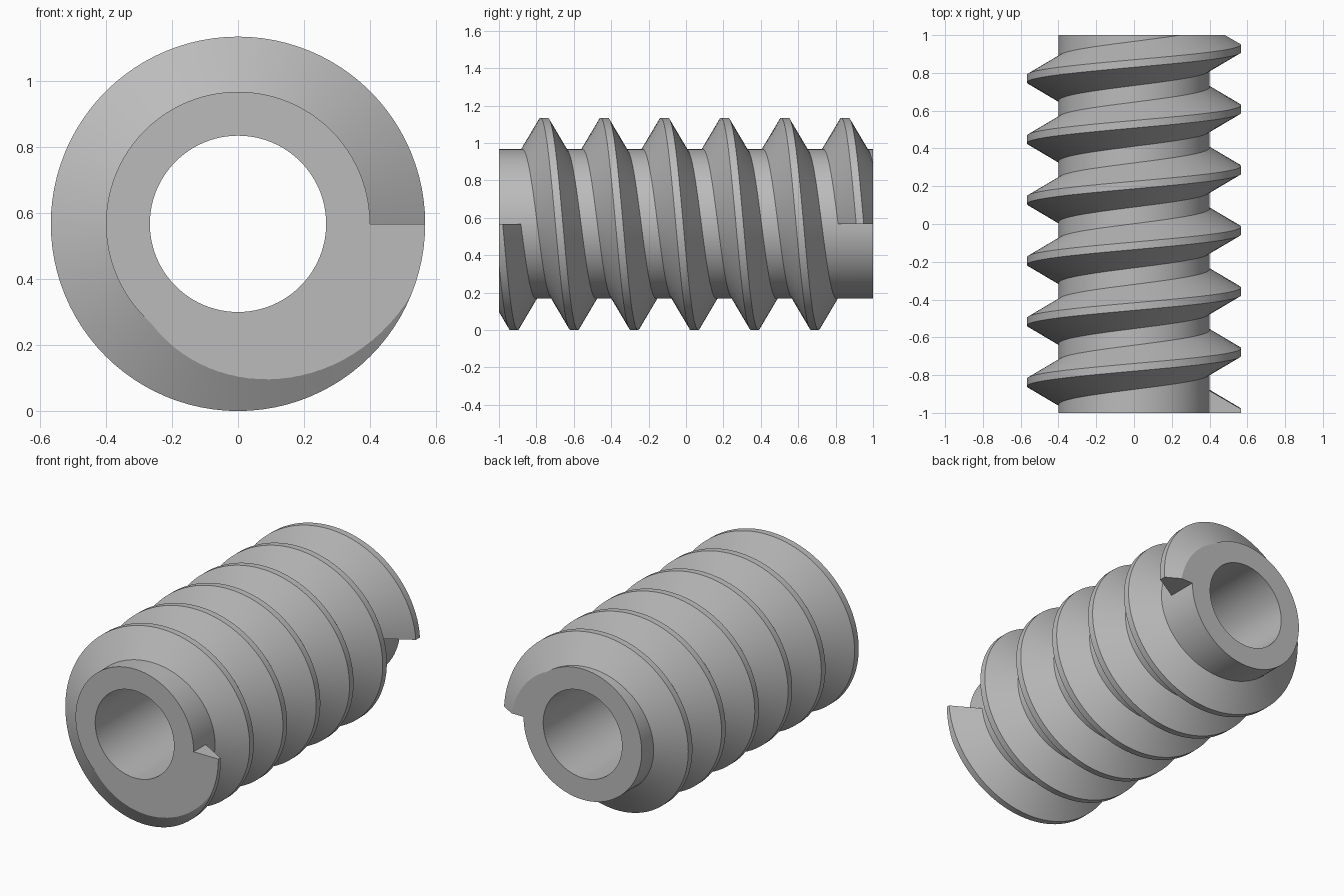
import bpy, bmesh
from math import cos, sin, tau

default = bpy.data.objects.get("Cube")
if default:
    bpy.data.objects.remove(default, do_unlink=True)

OUTER, CORE, BORE = 0.567, 0.40, 0.267
PITCH, TURNS, SEGMENTS = 0.3217, 6, 96
CREST_HALF, ROOT_HALF = 0.02, 0.117

metal = bpy.data.materials.new("plain grey")
metal.use_nodes = True
grey = (0.5, 0.5, 0.5, 1.0)
metal.diffuse_color = grey
metal.node_tree.nodes["Principled BSDF"].inputs["Base Color"].default_value = grey


def sweep(name, profile, start, turns=1, pitch=0.0):
    """Turn a closed (radius, y) profile around the y axis, advancing by pitch."""
    bm = bmesh.new()
    rings = []
    for i in range(turns * SEGMENTS + 1):
        a = tau * (i % SEGMENTS) / SEGMENTS
        shift = start + pitch * i / SEGMENTS
        rings.append([bm.verts.new((r * cos(a), y + shift, OUTER - r * sin(a)))
                      for r, y in profile])
    n = len(profile)
    for p, q in zip(rings, rings[1:]):
        for k in range(n):
            m = (k + 1) % n
            bm.faces.new((p[k], p[m], q[m], q[k]))
    if pitch:
        bm.faces.new(rings[0])
        bm.faces.new(rings[-1])
    else:
        bmesh.ops.remove_doubles(bm, verts=bm.verts[:], dist=1e-5)
    bmesh.ops.recalc_face_normals(bm, faces=bm.faces[:])
    mesh = bpy.data.meshes.new(name)
    bm.to_mesh(mesh)
    bm.free()
    mesh.materials.append(metal)
    obj = bpy.data.objects.new(name, mesh)
    bpy.context.collection.objects.link(obj)
    return obj


# Hollow shaft, overlong so that both ends are trimmed flat with the thread
screw = sweep("worm_screw", [(BORE, -1.3), (CORE, -1.3), (CORE, 1.3), (BORE, 1.3)], 0)

# Trapezoidal helical thread with its foot sunk into the shaft
foot = CORE - 0.05
thread = sweep("thread", [(foot, -ROOT_HALF), (CORE, -ROOT_HALF), (OUTER, -CREST_HALF),
                          (OUTER, CREST_HALF), (CORE, ROOT_HALF), (foot, ROOT_HALF)],
               -1, TURNS, PITCH)

# Block that trims the ends
bpy.ops.mesh.primitive_cube_add(size=2, location=(0, 0, OUTER))
trim = bpy.context.object
trim.name = "end_trim"
trim.data.materials.append(metal)

# Join thread to shaft, trim, then drop the helpers
bpy.ops.object.select_all(action='DESELECT')
bpy.context.view_layer.objects.active = screw
screw.select_set(True)
for helper, operation in ((thread, 'UNION'), (trim, 'INTERSECT')):
    helper.hide_render = True
    mod = screw.modifiers.new(helper.name, 'BOOLEAN')
    mod.object, mod.operation, mod.solver = helper, operation, 'EXACT'
    bpy.ops.object.modifier_apply(modifier=mod.name)
    bpy.data.objects.remove(helper, do_unlink=True)

bpy.ops.object.shade_smooth_by_angle()
